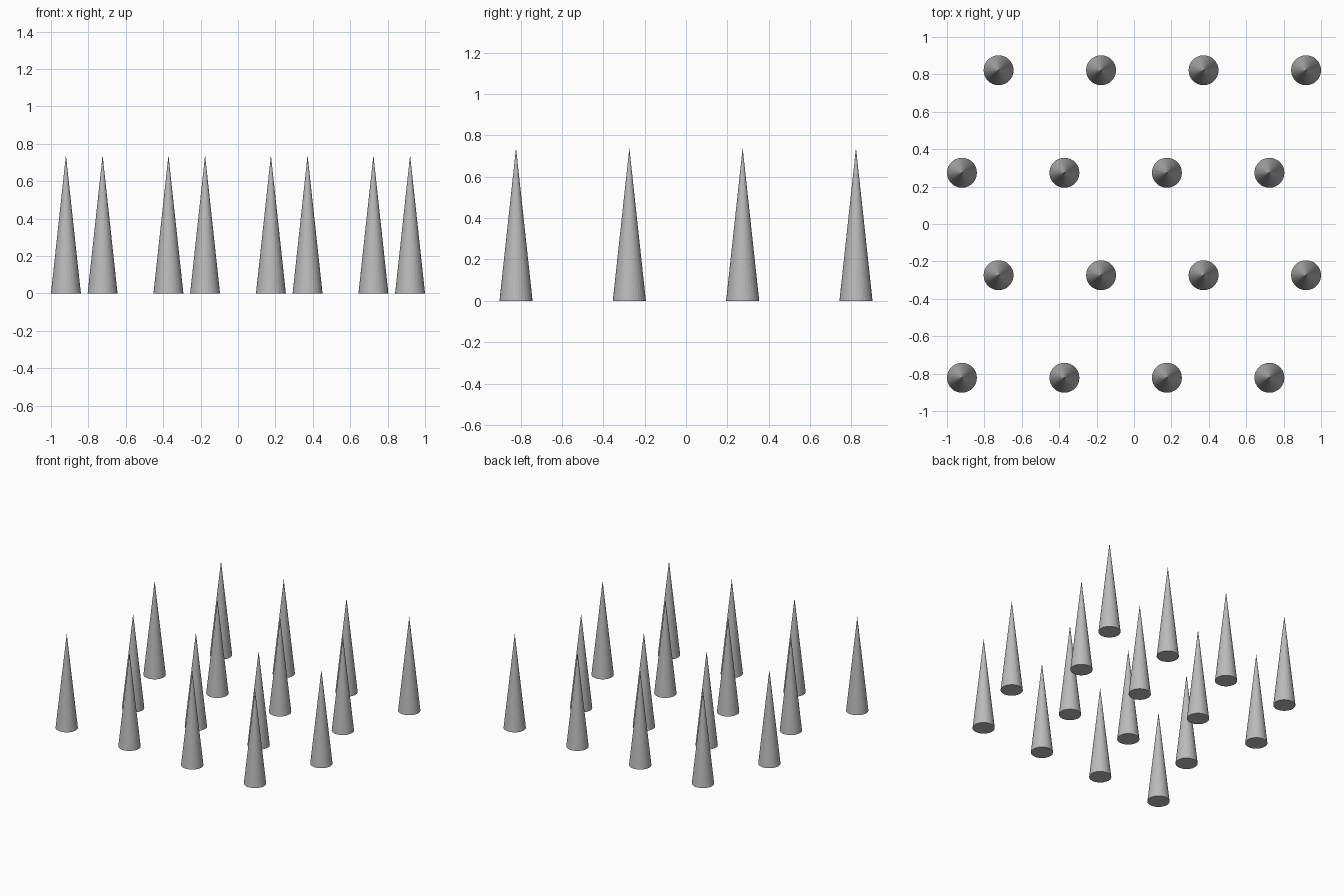
import bpy

# Remove the default cube
cube = bpy.data.objects.get("Cube")
if cube:
    bpy.data.objects.remove(cube, do_unlink=True)

RADIUS, HEIGHT = 0.08, 0.74
SPACING = 0.548
COUNT = 4

# Plain grey material
GREY = (0.5, 0.5, 0.5, 1.0)
grey = bpy.data.materials.new("grey")
grey.use_nodes = True
grey.diffuse_color = GREY
grey.node_tree.nodes["Principled BSDF"].inputs["Base Color"].default_value = GREY

# One spike mesh, shared by the whole field
bpy.ops.mesh.primitive_cone_add(vertices=32, radius1=RADIUS, radius2=0,
                                depth=HEIGHT, location=(0, 0, 0))
first = bpy.context.object
mesh = first.data
mesh.name = "spike"
for v in mesh.vertices:
    v.co.z += HEIGHT / 2
mesh.materials.append(grey)

# Staggered rows: even rows start at the right edge, odd rows end at the left edge
for row in range(COUNT):
    start = RADIUS - 1 if row % 2 == 0 else 1 - RADIUS - SPACING * (COUNT - 1)
    for col in range(COUNT):
        spike = first if row == col == 0 else bpy.data.objects.new("spike", mesh)
        spike.name = f"spike_row{row + 1}_{col + 1}"
        spike.location = (start + col * SPACING, (row - (COUNT - 1) / 2) * SPACING, 0)
        if spike is not first:
            bpy.context.collection.objects.link(spike)
